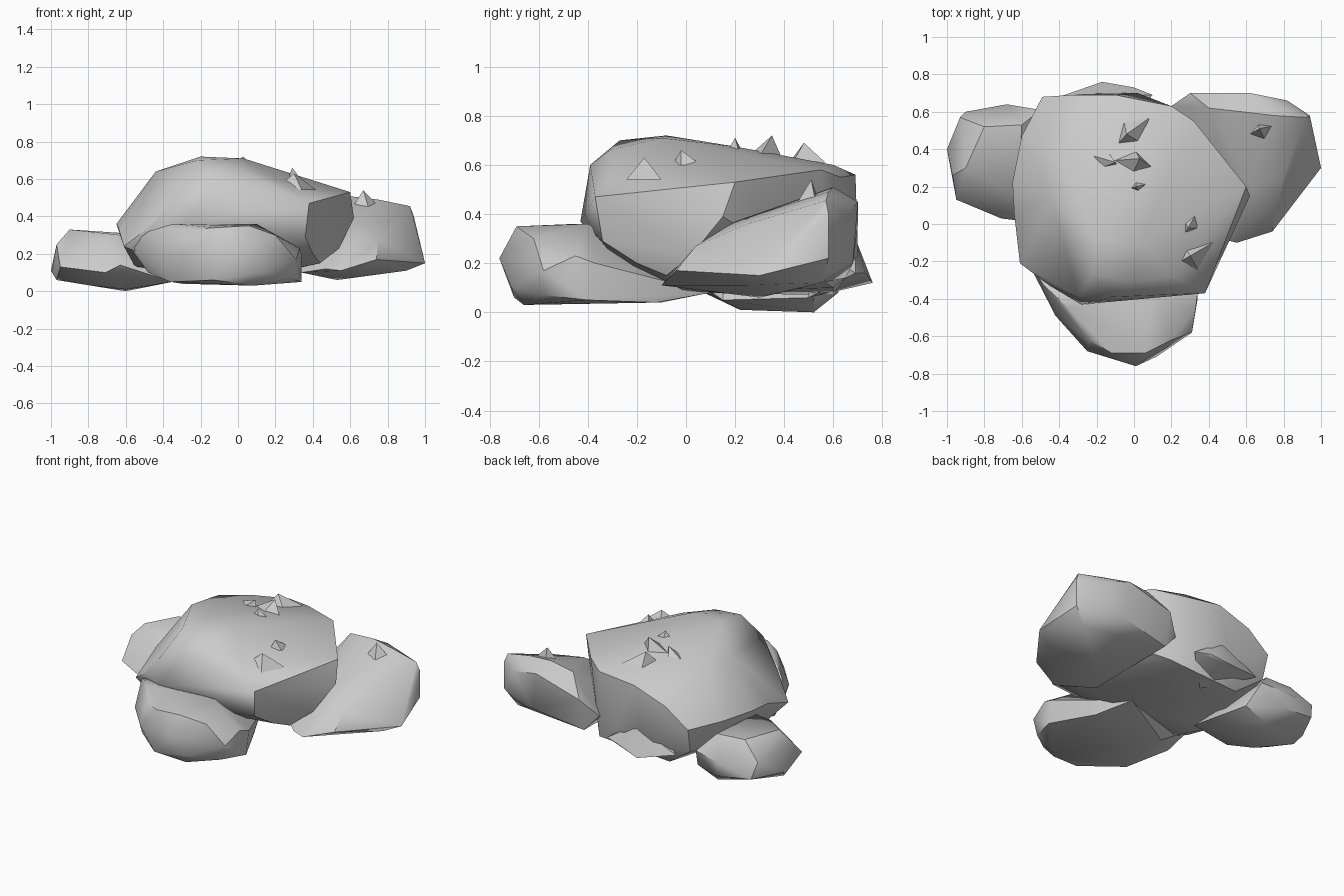
import bpy, bmesh, math
from mathutils import Vector


def finish(name, bm, angle):
    bmesh.ops.recalc_face_normals(bm, faces=bm.faces)
    mesh = bpy.data.meshes.new(name)
    bm.to_mesh(mesh)
    bm.free()
    obj = bpy.data.objects.new(name, mesh)
    bpy.context.collection.objects.link(obj)
    bpy.ops.object.select_all(action='DESELECT')
    obj.select_set(True)
    bpy.context.view_layer.objects.active = obj
    bpy.ops.object.shade_smooth_by_angle(angle=math.radians(angle))
    return obj


def boulder(name, corners):
    """Faceted boulder: convex skin around its chipped corners."""
    bm = bmesh.new()
    for c in corners:
        bm.verts.new(c)
    res = bmesh.ops.convex_hull(bm, input=bm.verts[:])
    loose = {g for g in res["geom_interior"] + res["geom_unused"]
             if isinstance(g, bmesh.types.BMVert)}
    bmesh.ops.delete(bm, geom=list(loose), context='VERTS')
    bmesh.ops.dissolve_limit(bm, angle_limit=math.radians(4),
                             verts=bm.verts[:], edges=bm.edges[:])
    return finish(name, bm, 35)


def shard(name, base, radius, tip, spin):
    """Small sharp chip standing on a boulder."""
    bm = bmesh.new()
    foot = []
    for i, k in enumerate((1.0, 0.55, 0.9, 0.6)):
        a = math.radians(spin + 90 * i)
        foot.append(bm.verts.new(Vector(base) + Vector(
            (math.cos(a) * radius * k, math.sin(a) * radius * k, -0.02))))
    top = bm.verts.new(tip)
    bm.faces.new(foot)
    for i in range(4):
        bm.faces.new((foot[i], foot[(i + 1) % 4], top))
    return finish(name, bm, 10)


# Large central boulder
boulder("main_boulder", [
    # crown
    (-0.22, -0.27, 0.70), (-0.20, -0.08, 0.72), (0.03, -0.10, 0.71),
    (0.0, 0.20, 0.675), (-0.44, 0.14, 0.64), (-0.41, 0.38, 0.62),
    (-0.25, 0.54, 0.60), (0.10, 0.60, 0.60), (0.32, 0.55, 0.58),
    (0.24, 0.0, 0.64), (0.0, -0.31, 0.66), (0.22, -0.28, 0.59),
    # shoulder
    (-0.30, -0.39, 0.53), (-0.12, -0.39, 0.60), (0.38, -0.37, 0.47),
    (0.60, 0.20, 0.53), (0.20, 0.63, 0.55), (-0.10, 0.69, 0.56),
    (-0.33, 0.69, 0.48), (-0.49, 0.68, 0.36), (-0.60, 0.47, 0.37),
    (-0.65, 0.22, 0.36),
    # waist and underside
    (-0.64, 0.05, 0.34), (-0.61, -0.21, 0.24), (-0.45, -0.33, 0.36),
    (-0.28, -0.43, 0.37), (0.62, 0.15, 0.39), (0.54, 0.02, 0.23),
    (0.36, -0.34, 0.29), (0.40, -0.20, 0.20), (0.44, -0.08, 0.15),
    (-0.40, -0.25, 0.15), (-0.55, 0.10, 0.13), (-0.48, 0.64, 0.20),
    (-0.17, 0.70, 0.18), (0.02, 0.70, 0.25), (0.22, 0.60, 0.10),
    (0.10, 0.0, 0.08), (-0.30, 0.60, 0.07)])

# Flared foot at the back of the central boulder
boulder("back_ledge", [
    (-0.17, 0.76, 0.12), (-0.40, 0.68, 0.17), (0.10, 0.69, 0.16),
    (0.0, 0.73, 0.16), (-0.12, 0.69, 0.30), (-0.10, 0.50, 0.06),
    (-0.10, 0.45, 0.30)])

# Low boulder in front
boulder("front_boulder", [
    (-0.58, -0.18, 0.24), (-0.48, -0.33, 0.32), (-0.35, -0.45, 0.36),
    (0.06, -0.69, 0.35), (-0.12, -0.69, 0.34), (-0.24, -0.62, 0.33),
    (0.10, -0.40, 0.36), (0.20, -0.62, 0.30), (0.33, -0.45, 0.23),
    (0.34, -0.37, 0.20), (0.31, -0.58, 0.17), (0.01, -0.76, 0.22),
    (-0.25, -0.68, 0.20), (-0.42, -0.49, 0.20), (0.12, -0.71, 0.10),
    (0.34, -0.40, 0.05), (0.28, -0.58, 0.07), (0.08, -0.66, 0.03),
    (-0.13, -0.70, 0.06), (-0.36, -0.50, 0.05), (-0.48, -0.25, 0.10),
    (-0.30, -0.10, 0.04), (0.20, -0.12, 0.04), (0.10, 0.10, 0.08)])

# Left boulder
boulder("left_boulder", [
    (-0.90, 0.30, 0.33), (-0.80, 0.52, 0.32), (-0.60, 0.53, 0.31),
    (-0.62, 0.15, 0.30), (-0.72, 0.13, 0.28), (-0.97, 0.26, 0.25),
    (-0.93, 0.57, 0.22), (-0.68, 0.64, 0.18), (-0.50, 0.61, 0.20),
    (-1.0, 0.40, 0.11), (-0.95, 0.13, 0.13), (-0.90, 0.60, 0.11),
    (-0.71, 0.03, 0.10), (-0.63, 0.02, 0.14), (-0.97, 0.35, 0.06),
    (-0.78, 0.20, 0.03), (-0.60, 0.52, 0.0), (-0.60, 0.22, 0.01),
    (-0.35, 0.15, 0.05), (-0.45, 0.52, 0.06), (-0.66, 0.62, 0.08)])

# Right boulder
boulder("right_boulder", [
    (0.40, 0.62, 0.49), (0.58, 0.60, 0.51), (0.75, 0.58, 0.49),
    (0.92, 0.57, 0.455), (0.62, 0.70, 0.45), (0.82, 0.66, 0.40),
    (0.62, 0.20, 0.37), (0.80, 0.25, 0.36), (0.75, 0.04, 0.27),
    (0.58, 0.04, 0.27), (0.94, 0.58, 0.40), (0.30, 0.70, 0.36),
    (0.20, 0.63, 0.25), (0.97, 0.40, 0.26), (1.0, 0.30, 0.15),
    (0.94, 0.58, 0.22), (0.74, -0.04, 0.17), (0.55, -0.10, 0.11),
    (0.47, -0.08, 0.12), (0.34, 0.05, 0.10), (0.90, 0.25, 0.11),
    (0.53, 0.30, 0.06), (0.30, 0.65, 0.14), (0.66, 0.68, 0.20),
    (0.86, 0.55, 0.12)])

# Broken chips on the tops
chips = [((-0.01, 0.49, 0.63), 0.12, (-0.04, 0.48, 0.69), 40),
         ((0.00, 0.32, 0.66), 0.11, (0.03, 0.35, 0.72), 170),
         ((0.02, 0.20, 0.67), 0.06, (0.01, 0.20, 0.71), 15),
         ((0.30, 0.00, 0.62), 0.07, (0.29, -0.02, 0.66), 60),
         ((0.30, -0.17, 0.56), 0.14, (0.30, -0.17, 0.63), 30),
         ((0.68, 0.50, 0.47), 0.08, (0.67, 0.51, 0.54), 20),
         ((-0.15, 0.34, 0.66), 0.07, (-0.10, 0.33, 0.69), 160)]
for i, (base, radius, tip, spin) in enumerate(chips):
    shard(f"stone_chip_{i + 1}", base, radius, tip, spin)
